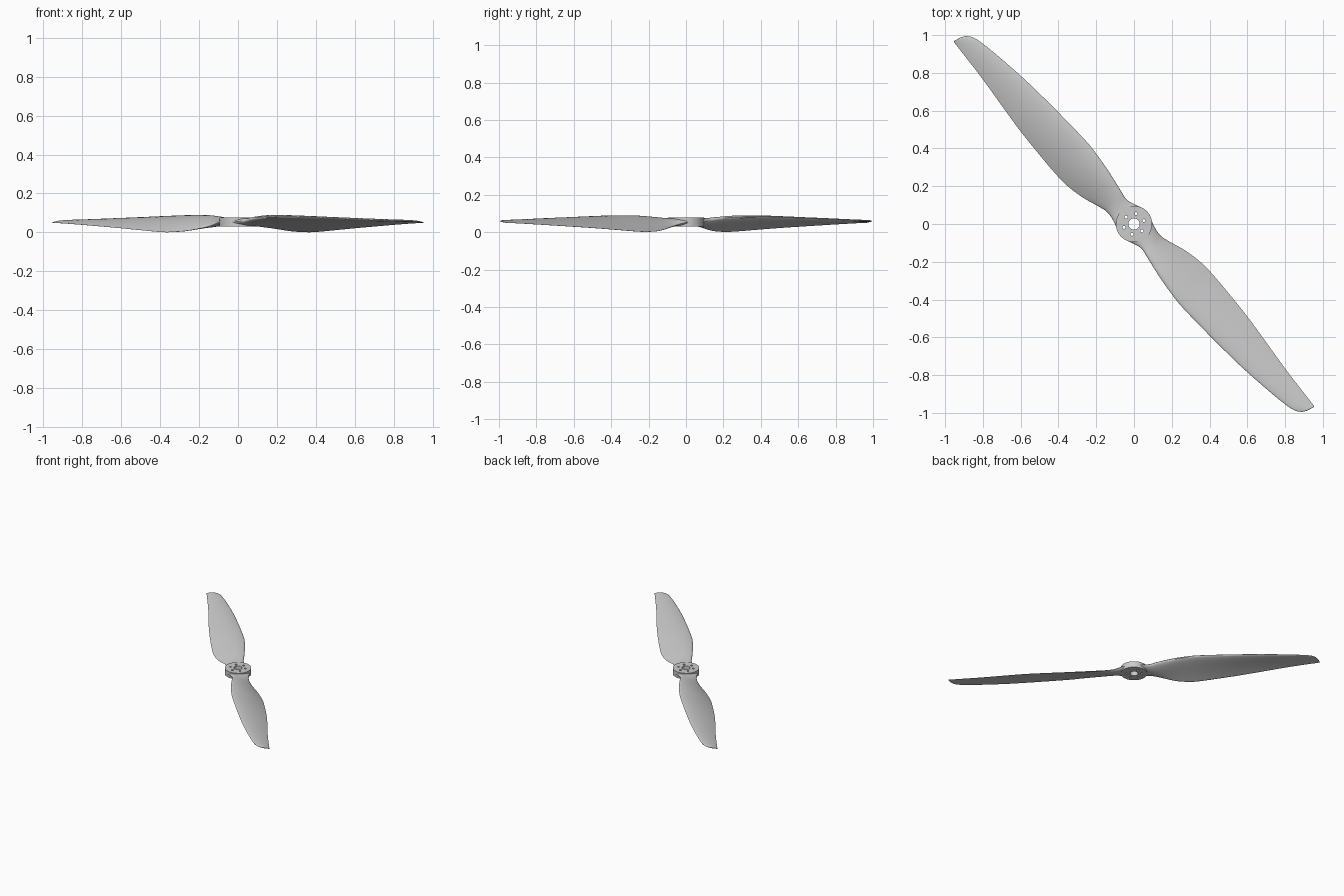
import bpy, bmesh, math
from mathutils import Matrix

if "Cube" in bpy.data.objects:
    bpy.data.objects.remove(bpy.data.objects["Cube"])

# Blade stations: distance, lead edge v, lead z, trail edge v, trail z, thickness
S = [
    (0.03, -.092, .054, .088, .054, .042),
    (0.07, -.076, .056, .072, .052, .041),
    (0.12, -.064, .064, .058, .040, .038),
    (0.168, -.074, .072, .059, .028, .036),
    (0.29, -.102, .081, .092, .007, .033),
    (0.40, -.121, .084, .107, .001, .030),
    (0.474, -.130, .083, .106, .003, .028),
    (0.62, -.134, .079, .094, .012, .025),
    (0.783, -.135, .074, .076, .022, .021),
    (0.95, -.132, .069, .050, .031, .018),
    (1.124, -.121, .064, .022, .040, .014),
    (1.25, -.108, .061, .006, .046, .011),
    (1.30, -.096, .060, .000, .048, .010),
    (1.33, -.076, .059, -.004, .049, .008),
    (1.347, -.050, .057, -.006, .050, .006),
    (1.358, -.013, .053, -.008, .050, .002),
]
SUB, HALF = 5, 14


def slope(i, k):
    a, b = S[max(i - 1, 0)], S[min(i + 1, len(S) - 1)]
    return (b[k] - a[k]) / (b[0] - a[0])


def stations():
    for i in range(len(S) - 1):
        a, b = S[i], S[i + 1]
        h = b[0] - a[0]
        for j in range(SUB):
            t = j / SUB
            row = [a[0] + h * t]
            for k in range(1, 6):
                row.append((2*t**3 - 3*t*t + 1) * a[k] + (t**3 - 2*t*t + t) * h * slope(i, k)
                           + (3*t*t - 2*t**3) * b[k] + (t**3 - t*t) * h * slope(i + 1, k))
            yield row
    yield S[-1]


def section(u, vl, zl, vt, zt, th):
    # Elliptical at the root, blending to a cambered airfoil outboard
    w = min(max((u - .07) / .25, 0), 1)
    w = w * w * (3 - 2 * w)
    chord = math.hypot(vt - vl, zt - zl)
    nv, nz = (zl - zt) / chord, (vt - vl) / chord
    pts = []
    for i in range(2 * HALF):
        ang = math.pi * i / HALF
        s = (1 + math.cos(ang)) / 2
        foil = 5 * (.2969 * s**.5 - .126 * s - .3516 * s*s + .2843 * s**3 - .1015 * s**4) + .02
        if i == HALF:
            foil = 0
        half = th * ((1 - w) * math.sqrt(max(s * (1 - s), 0)) + w * foil)
        off = w * .035 * chord * 4 * s * (1 - s) + (half if i <= HALF else -half)
        v, z = vl + (vt - vl) * s + nv * off, zl + (zt - zl) * s + nz * off
        r = math.sqrt(.5)
        pts.append(((u + v) * r, (v - u) * r, max(z, 0)))
    return pts


def blade(name, turn):
    bm = bmesh.new()
    rings = [[bm.verts.new(p) for p in section(*row)] for row in stations()]
    n = 2 * HALF
    for a, b in zip(rings, rings[1:]):
        for i in range(n):
            bm.faces.new((a[i], a[(i + 1) % n], b[(i + 1) % n], b[i]))
    bm.faces.new(rings[0])
    bm.faces.new(rings[-1])
    bmesh.ops.recalc_face_normals(bm, faces=bm.faces)
    bm.transform(Matrix.Rotation(turn, 4, 'Z'))
    me = bpy.data.meshes.new(name)
    bm.to_mesh(me)
    bm.free()
    ob = bpy.data.objects.new(name, me)
    bpy.context.collection.objects.link(ob)
    return ob


def cylinder(name, r, x, y, z0, z1, sides):
    bpy.ops.mesh.primitive_cylinder_add(vertices=sides, radius=r, depth=z1 - z0,
                                        location=(x, y, (z0 + z1) / 2))
    ob = bpy.context.object
    ob.name = name
    return ob


# Hub and the two blades
parts = [cylinder("hub", .096, 0, 0, .03, .078, 64),
         blade("blade_a", 0), blade("blade_b", math.pi)]

# Shaft hole and six bolt holes
cutters = [cylinder("shaft_cutter", .03, 0, 0, -.1, .2, 40)]
for i in range(6):
    a = math.radians(19 + 60 * i)
    cutters.append(cylinder(f"bolt_cutter_{i}", .008, .056 * math.cos(a), .056 * math.sin(a), -.1, .2, 16))
bpy.ops.object.select_all(action='DESELECT')
for c in cutters:
    c.select_set(True)
bpy.context.view_layer.objects.active = cutters[0]
bpy.ops.object.join()
cutter = cutters[0]

for ob in parts:
    bpy.ops.object.select_all(action='DESELECT')
    ob.select_set(True)
    bpy.context.view_layer.objects.active = ob
    m = ob.modifiers.new("holes", 'BOOLEAN')
    m.operation, m.object, m.solver = 'DIFFERENCE', cutter, 'EXACT'
    bpy.ops.object.modifier_apply(modifier=m.name)
    bpy.ops.object.shade_smooth_by_angle(angle=math.radians(40))
bpy.data.objects.remove(cutter)
